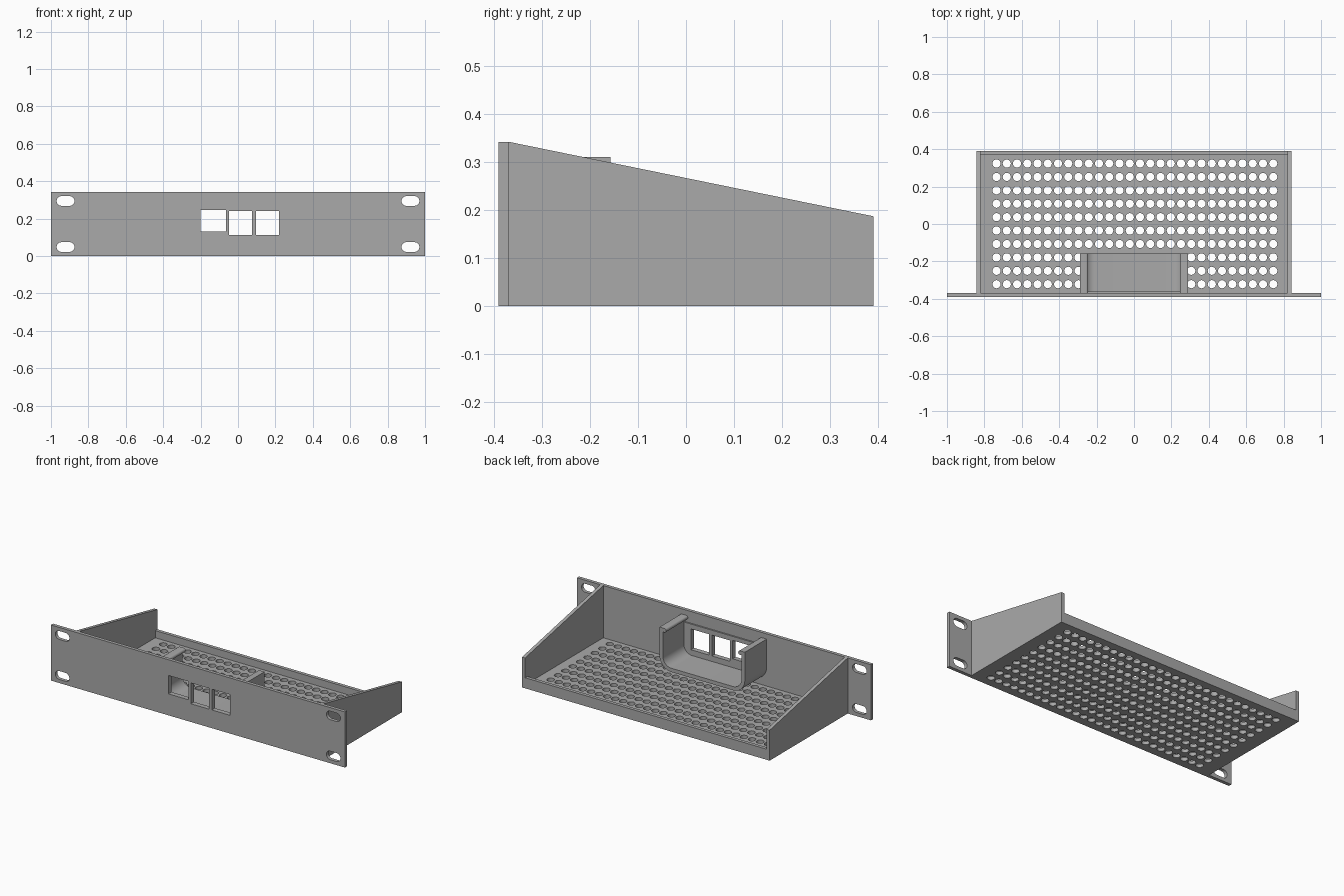
import bpy, bmesh
from math import pi, cos, sin, radians
from mathutils import Matrix

if "Cube" in bpy.data.objects:
    bpy.data.objects.remove(bpy.data.objects["Cube"])

grey = bpy.data.materials.new("mid grey")
grey.use_nodes = True
grey.diffuse_color = (0.4, 0.4, 0.4, 1)
grey.node_tree.nodes["Principled BSDF"].inputs["Base Color"].default_value = (0.4, 0.4, 0.4, 1)

# Local plate axes (a, b, thickness) mapped to the world
FLAT = Matrix.Identity(4)
FACING = Matrix.Rotation(pi / 2, 4, 'X')
SIDEWAYS = Matrix(((0, 0, 1, 0), (1, 0, 0, 0), (0, 1, 0, 0), (0, 0, 0, 1)))


def rect(a0, a1, b0, b1):
    return [(a0, b0), (a1, b0), (a1, b1), (a0, b1)]


def arc(cx, cy, r, start, end, steps=10):
    angles = [radians(start + (end - start) * i / steps) for i in range(steps + 1)]
    return [(cx + r * cos(t), cy + r * sin(t)) for t in angles]


def slot(cx, cy, half_length, r):
    d = half_length - r
    return arc(cx + d, cy, r, -90, 90) + arc(cx - d, cy, r, 90, 270)


def plate(name, outlines, thickness, axes, centre):
    """Extrude closed outlines; inner outlines become holes."""
    curve = bpy.data.curves.new(name + "_outline", 'CURVE')
    curve.dimensions = '2D'
    curve.fill_mode = 'BOTH'
    curve.extrude = thickness / 2
    for points in outlines:
        spline = curve.splines.new('POLY')
        spline.points.add(len(points) - 1)
        for p, (a, b) in zip(spline.points, points):
            p.co = (a, b, 0, 1)
        spline.use_cyclic_u = True
    helper = bpy.data.objects.new(name + "_helper", curve)
    bpy.context.collection.objects.link(helper)
    bpy.context.view_layer.update()
    graph = bpy.context.evaluated_depsgraph_get()
    mesh = bpy.data.meshes.new_from_object(helper.evaluated_get(graph))
    bpy.data.objects.remove(helper)

    bm = bmesh.new()
    bm.from_mesh(mesh)
    bmesh.ops.remove_doubles(bm, verts=bm.verts, dist=0.0001)
    bm.transform(Matrix.Translation(centre) @ axes)
    bmesh.ops.recalc_face_normals(bm, faces=bm.faces)
    bm.to_mesh(mesh)
    bm.free()
    mesh.materials.clear()
    mesh.materials.append(grey)
    mesh.name = name
    obj = bpy.data.objects.new(name, mesh)
    bpy.context.collection.objects.link(obj)
    bpy.ops.object.select_all(action='DESELECT')
    obj.select_set(True)
    bpy.context.view_layer.objects.active = obj
    bpy.ops.object.shade_smooth_by_angle(angle=radians(30))
    return obj


WALL = 0.021
HALF_W, FRONT, BACK = 0.842, -0.39, 0.39
INNER_FRONT = FRONT + WALL

# Front panel with mounting slots and three square ports
ports = [rect(-0.2, -0.065, 0.132, 0.245),
         rect(-0.048, 0.075, 0.112, 0.24),
         rect(0.095, 0.218, 0.112, 0.24)]
slots = [slot(s * 0.922, z, 0.048, 0.026) for s in (-1, 1) for z in (0.048, 0.294)]
plate("front_panel", [rect(-1, 1, 0, 0.342)] + slots + ports,
      WALL, FACING, (0, FRONT + WALL / 2, 0))

# Perforated floor
holes = [arc(-0.735 + 0.0548 * i, -0.322 + 0.0717 * j, 0.0218, 0, 342, 19)
         for i in range(28) for j in range(10)]
plate("floor", [rect(-HALF_W, HALF_W, INNER_FRONT, BACK)] + holes,
      WALL, FLAT, (0, 0, WALL / 2))

# Sloping side walls
for side, s in (("left", 1), ("right", -1)):
    profile = [(INNER_FRONT, 0), (BACK, 0), (BACK, 0.187), (INNER_FRONT, 0.342)]
    plate(side + "_wall", [profile], WALL, SIDEWAYS, (s * (HALF_W - WALL / 2), 0, 0))

# Low rear lip
plate("rear_lip", [rect(-HALF_W + WALL, HALF_W - WALL, 0, 0.065)],
      WALL, FACING, (0, BACK - WALL / 2, 0))

# U-shaped cradle behind the ports, with rounded corners and beaded tops
out, inn, low, top, bend = 0.29, 0.267, 0.055, 0.31, 0.08
r_in = bend - (out - inn)
cx, cz = out - bend, low + bend
half = (arc(cx, cz, bend, -90, 0) + [(out, top)]
        + [(0.257, top)] + arc(0.257, top - 0.012, 0.012, 90, 270, 8)
        + [(inn, top - 0.024)] + arc(cx, cz, r_in, 0, -90))
cradle = half + [(-x, z) for x, z in reversed(half)]
CRADLE_BACK = -0.157
plate("cradle", [cradle], CRADLE_BACK - INNER_FRONT, FACING,
      (0, (CRADLE_BACK + INNER_FRONT) / 2, 0))

# Thin backing plate around the ports
backing = (arc(cx, cz, r_in, -90, 0) + [(inn, 0.27), (-inn, 0.27)]
           + arc(-cx, cz, r_in, 180, 270))
plate("port_backing", [backing] + ports, 0.009, FACING, (0, INNER_FRONT + 0.0045, 0))
